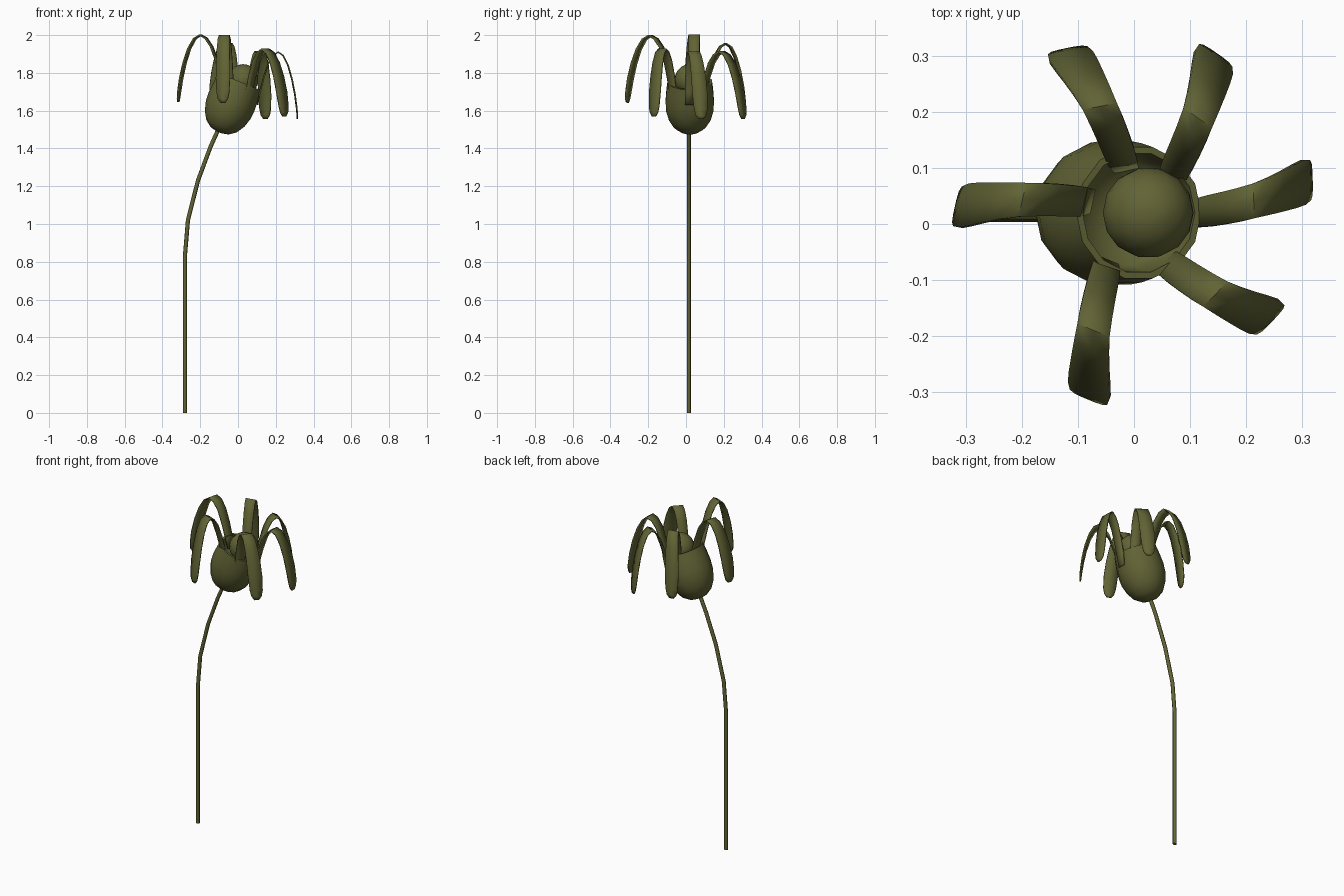
import bpy, bmesh, math
from mathutils import Vector, Matrix

if "Cube" in bpy.data.objects:
    bpy.data.objects.remove(bpy.data.objects["Cube"])

green = bpy.data.materials.new("olive_green")
green.diffuse_color = (0.12, 0.125, 0.035, 1)
green.use_nodes = True
green.node_tree.nodes["Principled BSDF"].inputs["Base Color"].default_value = green.diffuse_color


def make_object(name, bm, angle=60):
    bmesh.ops.recalc_face_normals(bm, faces=bm.faces)
    me = bpy.data.meshes.new(name)
    bm.to_mesh(me)
    bm.free()
    ob = bpy.data.objects.new(name, me)
    bpy.context.collection.objects.link(ob)
    me.materials.append(green)
    bpy.ops.object.select_all(action='DESELECT')
    ob.select_set(True)
    bpy.context.view_layer.objects.active = ob
    bpy.ops.object.shade_smooth_by_angle(angle=math.radians(angle))
    return ob


def loft(bm, rings):
    for a, b in zip(rings, rings[1:]):
        n = len(a)
        for i in range(n):
            bm.faces.new((a[i], a[(i + 1) % n], b[(i + 1) % n], b[i]))
    bm.faces.new(rings[0])
    bm.faces.new(rings[-1])


def lathe(name, profile, sides, matrix):
    bm = bmesh.new()
    rings = [[bm.verts.new(matrix @ Vector((r * math.cos(2 * math.pi * i / sides),
                                            r * math.sin(2 * math.pi * i / sides), z)))
              for i in range(sides)] for r, z in profile]
    loft(bm, rings)
    return make_object(name, bm)


# Stem: straight below, bending towards the flower
path = [Vector((x, 0.015, z)) for x, z in
        [(-0.281, 0), (-0.281, 0.83), (-0.265, 1.02), (-0.212, 1.23), (-0.145, 1.41), (-0.10, 1.51)]]
bm = bmesh.new()
rings = []
for i, p in enumerate(path):
    t = (path[min(i + 1, len(path) - 1)] - path[max(i - 1, 0)]).normalized()
    if i == 0:
        t = Vector((0, 0, 1))
    v = Vector((0, 1, 0))
    u = v.cross(t)
    rings.append([bm.verts.new(p + 0.011 * (math.cos(k * math.pi / 4) * u + math.sin(k * math.pi / 4) * v))
                  for k in range(8)])
loft(bm, rings)
make_object("stem", bm)

# Cup: hollow tilted bowl
tilt = Matrix.Translation((-0.10, 0.02, 1.485)) @ Matrix.Rotation(math.radians(22), 4, 'Y')
cup = [(0.012, 0), (0.05, 0.008), (0.087, 0.035), (0.113, 0.078), (0.128, 0.13), (0.131, 0.18),
       (0.127, 0.235), (0.12, 0.29), (0.108, 0.29), (0.106, 0.25), (0.095, 0.21), (0.03, 0.19)]
lathe("cup", cup, 14, tilt)

# Rounded centre inside the cup
core = [(0.081 * math.cos(a), 0.305 + 0.083 * math.sin(a))
        for a in [math.radians(-85 + 17 * k) for k in range(11)]]
lathe("flower_centre", core, 14, tilt @ Matrix.Translation((0.012, 0, 0)))

# Petals: (fraction outward, drop below peak, half width)
shape = [(-0.06, -0.28, 0.022), (0.0, -0.215, 0.026), (0.1, -0.135, 0.028), (0.22, -0.06, 0.029),
         (0.35, -0.016, 0.030), (0.48, 0.0, 0.031), (0.61, -0.018, 0.033), (0.74, -0.07, 0.036),
         (0.85, -0.145, 0.039), (0.93, -0.225, 0.040), (0.98, -0.30, 0.036), (0.995, -0.335, 0.028),
         (1.0, -0.355, 0.013)]
# inner x, y, tip x, y, peak height
petals = [(-0.09, 0.04, -0.316, 0.03, 2.0), (-0.02, 0.11, -0.12, 0.31, 1.955),
          (0.07, 0.09, 0.145, 0.302, 1.912), (0.115, 0.02, 0.315, 0.08, 1.91),
          (0.06, -0.07, 0.245, -0.17, 1.925), (-0.05, -0.08, -0.08, -0.31, 1.997)]
for n, (ax, ay, bx, by, peak) in enumerate(petals):
    a, d = Vector((ax, ay, 0)), Vector((bx - ax, by - ay, 0))
    out = Matrix.Rotation(math.radians(-15), 3, 'Z') @ d.normalized()
    side = Vector((-out.y, out.x, 0))
    bow = Vector((-d.y, d.x, 0)).normalized()
    bm = bmesh.new()
    rows = []
    for t, z, w in shape:
        c = a + d * t + bow * (-0.008 * math.sin(math.pi * max(t, 0)))
        rows.append([bm.verts.new(c + side * w * s + Vector((0, 0, peak + z)))
                     for s in (-1, 0, 1)])
    for p, q in zip(rows, rows[1:]):
        for i in range(2):
            bm.faces.new((p[i], p[i + 1], q[i + 1], q[i]))
    ob = make_object(f"petal_{n + 1}", bm)
    mod = ob.modifiers.new("thickness", 'SOLIDIFY')
    mod.thickness = 0.007
    mod.offset = 0
